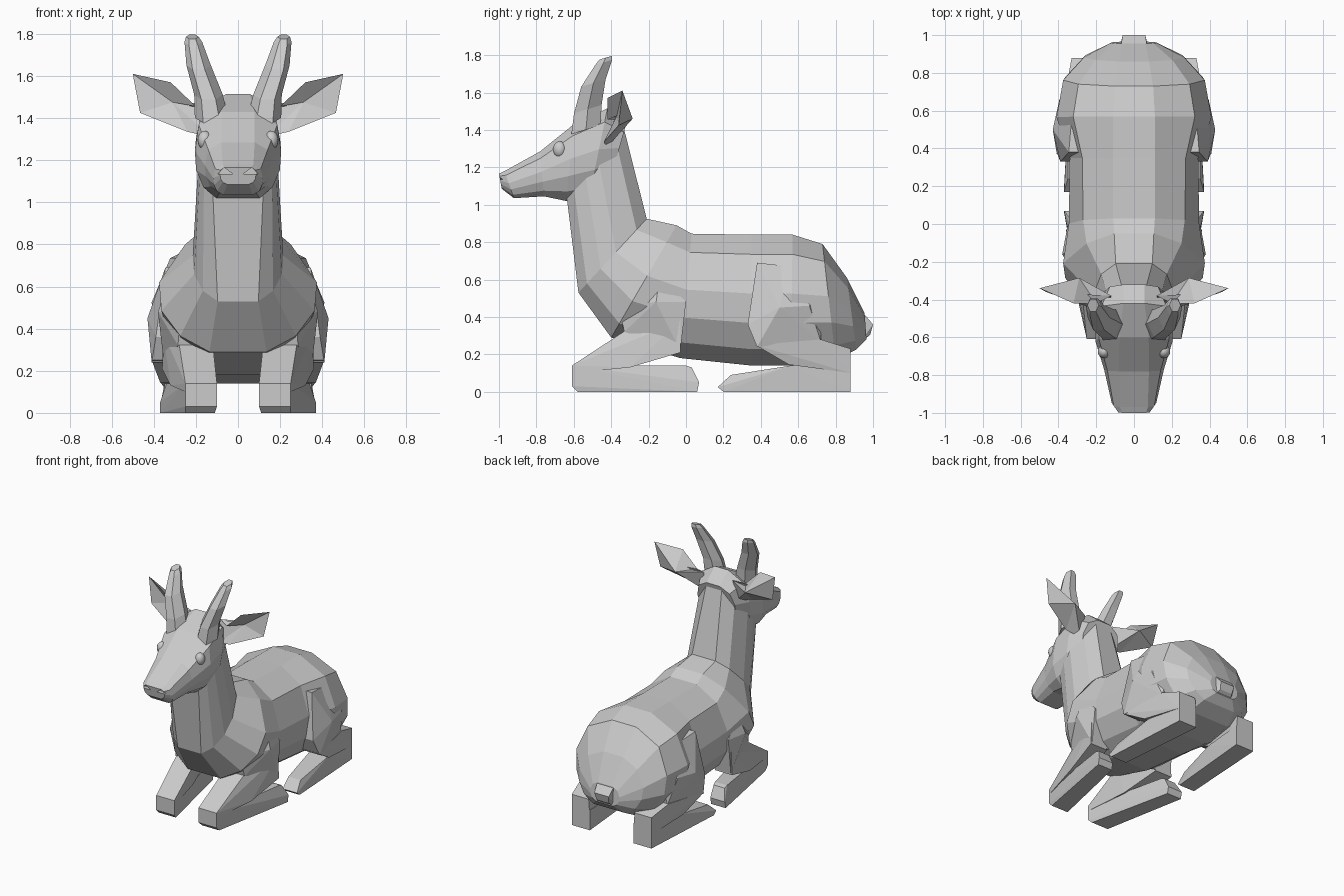
import bpy, bmesh, math
from mathutils import Vector

if "Cube" in bpy.data.objects:
    bpy.data.objects.remove(bpy.data.objects["Cube"])


def finish(name, bm):
    bmesh.ops.recalc_face_normals(bm, faces=bm.faces)
    me = bpy.data.meshes.new(name)
    bm.to_mesh(me)
    bm.free()
    ob = bpy.data.objects.new(name, me)
    bpy.context.collection.objects.link(ob)
    return ob


def loft(name, rings):
    """Skin a list of equally long point loops and cap both ends."""
    bm = bmesh.new()
    loops = [[bm.verts.new(p) for p in r] for r in rings]
    n = len(loops[0])
    for a, b in zip(loops, loops[1:]):
        for i in range(n):
            j = (i + 1) % n
            bm.faces.new((a[i], a[j], b[j], b[i]))
    bm.faces.new(loops[0])
    bm.faces.new(loops[-1])
    return finish(name, bm)


def section(ty, tz, by, bz, w, tf, bf, k):
    """Faceted cross-section between a top and a bottom point; tf/bf = flat widths, k = upper fullness."""
    half = [(tf, 1), ((1 + tf) / 2 + k, .7), (1, .1), (.97, -.35), ((1 + bf) / 2 + .05, -.75), (bf, -1)]
    pts = half + [(-x, v) for x, v in reversed(half)]
    return [Vector((x * w, (ty + by) / 2 + v * (ty - by) / 2, (tz + bz) / 2 + v * (tz - bz) / 2))
            for x, v in pts]


def hull(name, pts):
    bm = bmesh.new()
    for p in pts:
        bm.verts.new(p)
    r = bmesh.ops.convex_hull(bm, input=bm.verts)
    junk = {v for v in r["geom_interior"] + r["geom_unused"] if isinstance(v, bmesh.types.BMVert)}
    bmesh.ops.delete(bm, geom=list(junk), context='VERTS')
    return finish(name, bm)


def limb(name, s, outline):
    """Convex block from side-view points (y, z, inner x, outer x)."""
    return hull(name, [(s * x, y, z) for y, z, a, b in outline for x in (a, b)])


# torso and neck in one skin, from the throat to the rump
loft("body", [section(*r) for r in [
    (-.33, 1.40, -.64, 1.06, .185, .35, .65, .1),
    (-.21, .925, -.575, .53, .215, .45, .45, .08),
    (-.05, .89, -.40, .29, .375, .28, .36, .03),
    (.03, .845, -.03, .18, .345, .32, .4, .12),
    (.35, .84, .35, .14, .34, .33, .4, .14),
    (.57, .84, .56, .14, .41, .27, .4, .15),
    (.73, .79, .80, .17, .375, .27, .45, .15),
    (.86, .61, .91, .225, .265, .3, .5, .12),
    (.955, .42, .965, .28, .12, .5, .6, .1)]])

# head with tapering muzzle
head = loft("head", [section(*r) for r in [
    (-.32, 1.43, -.40, 1.15, .155, .35, .5, .15),
    (-.42, 1.515, -.52, 1.03, .20, .28, .5, .22),
    (-.60, 1.43, -.64, 1.02, .205, .38, .5, .22),
    (-.78, 1.285, -.76, 1.045, .158, .5, .55, .14),
    (-.97, 1.18, -.92, 1.035, .118, .62, .6, .1),
    (-1.0, 1.165, -.985, 1.085, .085, .75, .6, .1)]])

# tail, almost flush with the rump
hull("tail", [(s * x, y, z) for s in (1, -1) for x, y, z in
              [(.07, .94, .43), (.06, 1.0, .36), (.05, .985, .305), (.08, .92, .25)]])

for s, side in ((1, "left"), (-1, "right")):
    # nostrils cut into the nose
    cut = hull("nostril_cutter_" + side, [(s * x, y, z) for y in (-1.03, -.965) for x, z in
                                          [(.025, 1.135), (.095, 1.135), (.065, 1.165)]])
    cut.hide_render = True
    cut.hide_viewport = True
    mod = head.modifiers.new("nostril_" + side, 'BOOLEAN')
    mod.operation = 'DIFFERENCE'
    mod.object = cut

    # eye
    bpy.ops.mesh.primitive_uv_sphere_add(segments=16, ring_count=10, radius=.04,
                                         location=(s * .158, -.675, 1.295))
    eye = bpy.context.object
    eye.name = "eye_" + side
    eye.scale = (.85, .9, 1.1)
    bpy.ops.object.shade_smooth()

    # horn: six-sided, leaning out and back
    rings = []
    for x, y, z, rx, ry in [(.125, -.535, 1.41, .08, .09), (.14, -.525, 1.52, .068, .085),
                            (.187, -.495, 1.66, .058, .075), (.212, -.44, 1.77, .042, .052),
                            (.217, -.43, 1.795, .03, .038)]:
        rings.append([(s * (x + rx * math.cos(k * math.pi / 3)),
                       y + ry * math.sin(k * math.pi / 3),
                       z + .3 * ry * math.sin(k * math.pi / 3) - .009) for k in range(6)])
    loft("horn_" + side, rings)

    # ear: outline with a hollow front and a bulging back
    rim = [(.12, -.38, 1.47), (.20, -.42, 1.455), (.32, -.42, 1.57), (.50, -.34, 1.61),
           (.465, -.36, 1.425), (.24, -.44, 1.335), (.13, -.42, 1.31)]
    bm = bmesh.new()
    vs = [bm.verts.new((s * x, y, z)) for x, y, z in rim]
    tips = [bm.verts.new((s * x, y, z)) for x, y, z in ((.31, -.37, 1.475), (.29, -.285, 1.46))]
    for i in range(len(vs)):
        for t in tips:
            bm.faces.new((vs[i], vs[(i + 1) % len(vs)], t))
    finish("ear_" + side, bm)

    # front leg: shoulder, upper arm, folded lower leg with hoof
    limb("shoulder_" + side, s, [(-.03, .22, .2, .35), (.0, .48, .2, .35), (-.14, .62, .2, .33),
                                 (-.16, .48, .2, .38), (-.36, .46, .15, .275), (-.33, .32, .15, .285)])
    limb("front_upper_leg_" + side, s, [(-.61, .14, .10, .25), (-.61, .10, .10, .25), (-.32, .33, .12, .28),
                                        (-.30, .13, .16, .32), (-.03, .21, .22, .36), (-.03, .38, .22, .355)])
    limb("front_lower_leg_" + side, s, [(-.61, .14, .10, .25), (-.61, .03, .10, .25), (-.58, .0, .11, .25),
                                        (.0, .14, .24, .34), (.03, .13, .25, .34), (.07, .05, .25, .37),
                                        (.06, .0, .25, .37)])

    # hind leg: haunch, shank, folded lower leg with hoof
    limb("haunch_" + side, s, [(.38, .69, .2, .345), (.33, .36, .2, .39), (.38, .24, .25, .41),
                               (.50, .45, .2, .43), (.56, .67, .2, .33), (.72, .27, .2, .35),
                               (.66, .46, .2, .395), (.74, .58, .2, .28)])
    limb("hind_upper_leg_" + side, s, [(.88, .10, .18, .33), (.88, .23, .19, .33), (.72, .28, .2, .36),
                                       (.37, .25, .27, .41), (.55, .145, .22, .37)])
    limb("hind_lower_leg_" + side, s, [(.88, .15, .18, .33), (.88, .0, .18, .33), (.56, .14, .20, .35),
                                       (.24, .09, .25, .35), (.17, .025, .25, .37), (.20, .0, .24, .37)])
